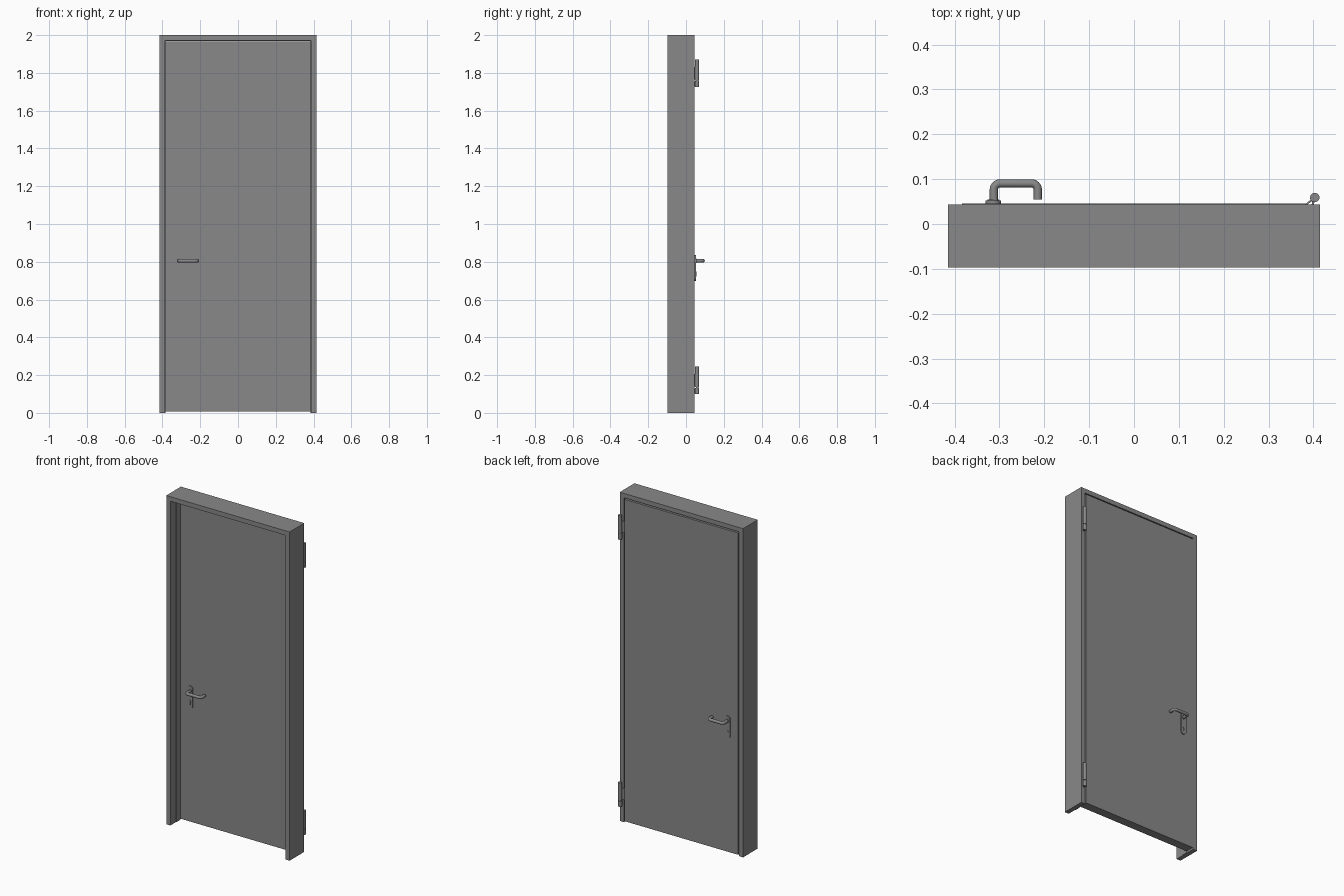
import bpy, bmesh, math
from mathutils import Vector

if "Cube" in bpy.data.objects:
    bpy.data.objects.remove(bpy.data.objects["Cube"])

grey = bpy.data.materials.new("mid grey")
colour = (0.25, 0.25, 0.25, 1)
grey.diffuse_color = colour
grey.use_nodes = True
grey.node_tree.nodes["Principled BSDF"].inputs["Base Color"].default_value = colour


def finish(name, bm, smooth=False):
    bmesh.ops.recalc_face_normals(bm, faces=bm.faces)
    mesh = bpy.data.meshes.new(name)
    bm.to_mesh(mesh)
    bm.free()
    mesh.materials.append(grey)
    ob = bpy.data.objects.new(name, mesh)
    bpy.context.collection.objects.link(ob)
    if smooth:
        bpy.ops.object.select_all(action='DESELECT')
        ob.select_set(True)
        bpy.context.view_layer.objects.active = ob
        bpy.ops.object.shade_smooth_by_angle(angle=math.radians(35))
    return ob


def prism(name, points, offset, smooth=False):
    """Extrude a closed outline along an offset."""
    bm = bmesh.new()
    face = bm.faces.new([bm.verts.new(p) for p in points])
    out = bmesh.ops.extrude_face_region(bm, geom=[face])
    moved = [g for g in out["geom"] if isinstance(g, bmesh.types.BMVert)]
    bmesh.ops.translate(bm, verts=moved, vec=offset)
    return finish(name, bm, smooth)


def box(name, x0, x1, y0, y1, z0, z1):
    return prism(name, [(x0, y0, z0), (x1, y0, z0), (x1, y1, z0), (x0, y1, z0)],
                 (0, 0, z1 - z0))


def circle(x, z, r, y, n=24):
    return [(x + r * math.cos(a), y, z + r * math.sin(a))
            for a in (2 * math.pi * i / n for i in range(n))]


# Frame: one rebated section swept up, across and down with mitred corners
W, H, FRONT, BACK = 0.415, 2.0, -0.097, 0.044
section = [(0, FRONT), (0.028, FRONT), (0.028, -0.042), (0.031, -0.042),
           (0.031, -0.009), (0.027, -0.009), (0.027, BACK), (0, BACK)]
bm = bmesh.new()
rings = []
for side, top in ((-1, False), (-1, True), (1, True), (1, False)):
    rings.append([bm.verts.new((side * (W - d), y, H - d if top else 0))
                  for d, y in section])
for a, b in zip(rings, rings[1:]):
    for i in range(len(section)):
        j = (i + 1) % len(section)
        bm.faces.new((a[i], a[j], b[j], b[i]))
bm.faces.new(rings[0])
bm.faces.new(rings[-1])
finish("door_frame", bm)

# Door leaf: core slab and a thin rear skin
box("door_leaf", -0.383, 0.383, -0.007, 0.046, 0.008, 1.966)


# Handle set, repeated on both faces of the door
def handle(label, face_y, out):
    px, top, bottom, r, n = -0.314, 0.818, 0.717, 0.0175, 12
    outline = []
    for centre, start in ((top, 0), (bottom, math.pi)):
        for i in range(n + 1):
            a = start + math.pi * i / n
            outline.append((px + r * math.cos(a), face_y, centre + r * math.sin(a)))
    prism(label + "_handle_plate", outline, (0, out * 0.006, 0), True)
    prism(label + "_lever_collar", circle(px, 0.805, 0.0125, face_y + out * 0.006),
          (0, out * 0.003, 0), True)
    prism(label + "_lock_cylinder", circle(px, 0.742, 0.007, face_y + out * 0.006),
          (0, out * 0.003, 0), True)
    prism(label + "_lock_barrel", [(px + sx * 0.003, face_y + out * 0.006, z)
          for sx, z in ((-1, 0.722), (1, 0.722), (1, 0.74), (-1, 0.74))],
          (0, out * 0.003, 0))

    # Bent round lever following a path with two rounded corners
    x0, x1, far, bend = -0.3125, -0.2145, 0.0445, 0.014
    path = [(x0, 0.004)]
    for cx, start in ((x0 + bend, math.pi), (x1 - bend, math.pi / 2)):
        for i in range(9):
            a = start - math.pi / 2 * i / 8
            path.append((cx + bend * math.cos(a), far - bend + bend * math.sin(a)))
    path.append((x1, 0.009))
    pts = [Vector((x, face_y + out * d, 0.805)) for x, d in path]
    up = Vector((0, 0, 1))
    bm = bmesh.new()
    loops = []
    for i, p in enumerate(pts):
        t = (pts[min(i + 1, len(pts) - 1)] - pts[max(i - 1, 0)]).normalized()
        if i in (0, len(pts) - 1):
            t = Vector((0, 1 if i == 0 else -1, 0)) * out
        s = t.cross(up)
        loops.append([bm.verts.new(p + 0.0092 * (s * math.cos(a) + up * math.sin(a)))
                      for a in (2 * math.pi * k / 16 for k in range(16))])
    for a, b in zip(loops, loops[1:]):
        for k in range(16):
            m = (k + 1) % 16
            bm.faces.new((a[k], a[m], b[m], b[k]))
    bm.faces.new(loops[0])
    bm.faces.new(loops[-1])
    finish(label + "_lever", bm, True)


handle("back", 0.046, 1)
handle("front", -0.007, -1)


# Hinges: split barrel with a leaf to the door and a leaf to the frame
def hinge(label, z0):
    cx, cy = 0.403, 0.059
    for part, lo, hi in (("lower", 0, 0.034), ("upper", 0.037, 0.146)):
        ring = [(x, cy + y, z0 + lo) for x, y, _ in
                ((p[0], p[2], 0) for p in circle(cx, 0, 0.0105, 0, 20))]
        prism(f"{label}_hinge_{part}_barrel", ring, (0, 0, hi - lo), True)
    pin = [(p[0], cy + p[2], z0 + 0.03) for p in circle(cx, 0, 0.007, 0, 16)]
    prism(label + "_hinge_pin", pin, (0, 0, 0.01), True)
    for part, foot, lo, hi in (("door", 0.381, 0.04, 0.108),
                               ("frame", 0.396, 0.004, 0.03)):
        leaf = [(foot, 0.043, z0 + lo), (foot + 0.005, 0.043, z0 + lo),
                (cx + 0.001, cy - 0.003, z0 + lo), (cx - 0.004, cy, z0 + lo)]
        prism(f"{label}_hinge_{part}_leaf", leaf, (0, 0, hi - lo))


hinge("top", 1.724)
hinge("bottom", 0.099)
